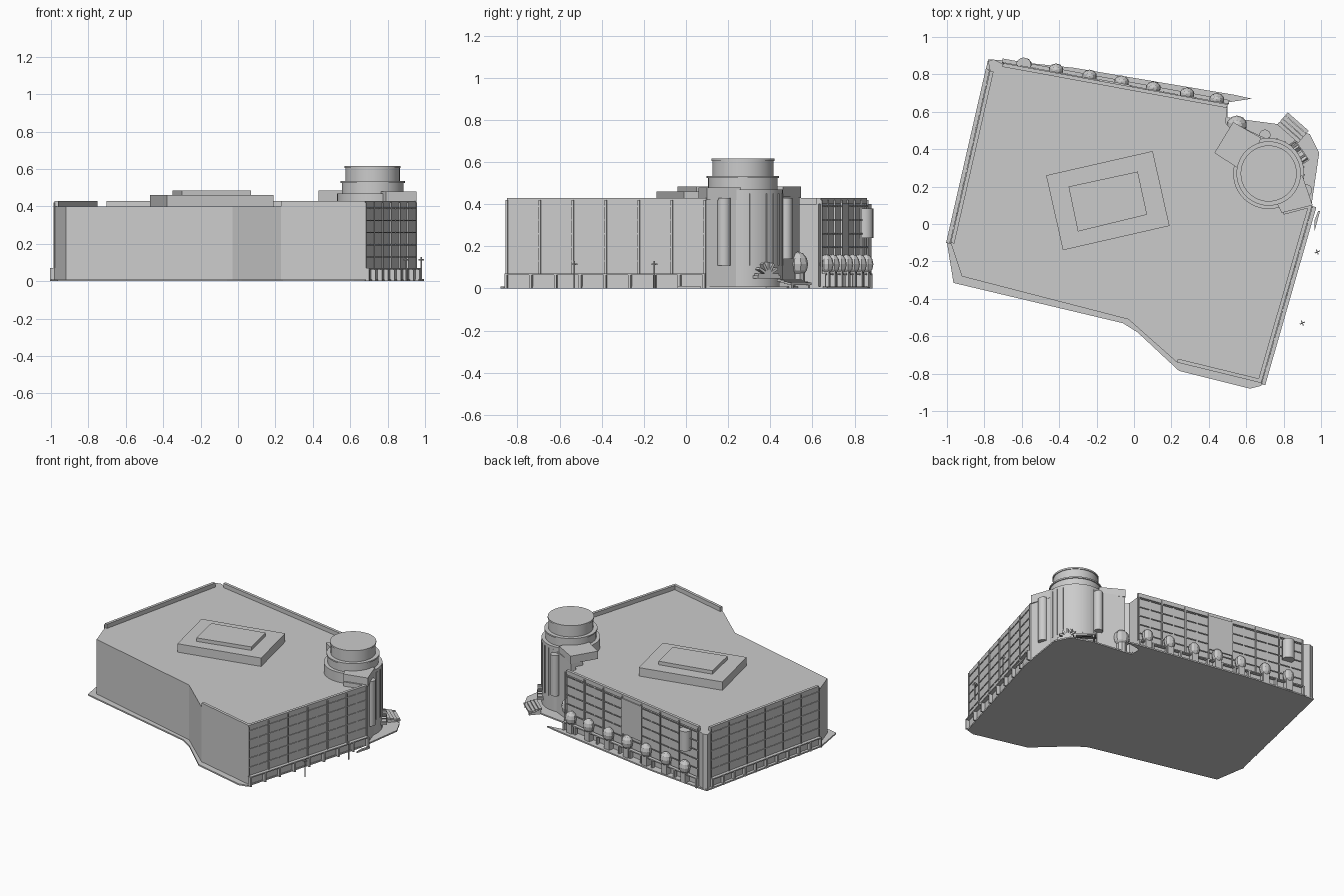
import bpy, bmesh, math
from mathutils import Vector, Matrix

if "Cube" in bpy.data.objects:
    bpy.data.objects.remove(bpy.data.objects["Cube"])

grey = bpy.data.materials.new("plain grey")
grey.use_nodes = True
grey.diffuse_color = (0.6, 0.6, 0.6, 1)
grey.node_tree.nodes["Principled BSDF"].inputs["Base Color"].default_value = (0.6, 0.6, 0.6, 1)


def finish(bm, name, smooth=False):
    bmesh.ops.recalc_face_normals(bm, faces=bm.faces)
    mesh = bpy.data.meshes.new(name)
    bm.to_mesh(mesh)
    bm.free()
    mesh.materials.append(grey)
    ob = bpy.data.objects.new(name, mesh)
    bpy.context.collection.objects.link(ob)
    if smooth:
        bpy.ops.object.select_all(action="DESELECT")
        ob.select_set(True)
        bpy.context.view_layer.objects.active = ob
        bpy.ops.object.shade_smooth_by_angle(angle=math.radians(35))
    return ob


def prism(name, outline, z0, z1):
    bm = bmesh.new()
    face = bm.faces.new([bm.verts.new((x, y, z0)) for x, y in outline])
    top = bmesh.ops.extrude_face_region(bm, geom=[face])
    verts = [g for g in top["geom"] if isinstance(g, bmesh.types.BMVert)]
    bmesh.ops.translate(bm, verts=verts, vec=(0, 0, z1 - z0))
    return finish(bm, name)


def add_box(bm, centre, size, angle=0):
    m = Matrix.Translation(centre) @ Matrix.Rotation(angle, 4, "Z") @ Matrix.Diagonal((*size, 1))
    bmesh.ops.create_cube(bm, size=1, matrix=m)


def add_tube(bm, x, y, r, z0, z1, sides=16):
    bmesh.ops.create_cone(bm, cap_ends=True, segments=sides, radius1=r, radius2=r, depth=z1 - z0,
                          matrix=Matrix.Translation((x, y, (z0 + z1) / 2)))


def box(name, centre, size, angle=0):
    bm = bmesh.new()
    add_box(bm, centre, size, angle)
    return finish(bm, name)


def tube(name, x, y, r, z0, z1, sides=16):
    bm = bmesh.new()
    add_tube(bm, x, y, r, z0, z1, sides)
    return finish(bm, name, True)


class Wall:
    """Straight wall from p to q; out is its outward side."""

    def __init__(self, p, q):
        self.p, self.d = Vector(p), Vector(q) - Vector(p)
        self.length = self.d.length
        self.angle = math.atan2(self.d.y, self.d.x)
        self.out = Vector((self.d.y, -self.d.x)).normalized()

    def at(self, t, off, z):
        v = self.p + self.d * t + self.out * off
        return (v.x, v.y, z)

    def parapet(self, name, thick=0.02):
        box(name, self.at(0.5, -thick / 2, 0.415), (self.length, thick, 0.03), self.angle)

    def facade(self, name, bays, rows, posts, gap=()):
        bm = bmesh.new()
        # tall pilasters
        for i in range(bays + 1):
            add_box(bm, self.at(i / bays, 0.003, 0.245), (0.008, 0.008, 0.35), self.angle)
        # broken window sills
        for r in range(rows):
            z = 0.13 + r * 0.26 / (rows - 1)
            for i in range(bays * 2):
                if i // 2 in gap and r > 0:
                    continue
                add_box(bm, self.at((i + 0.5) / (bays * 2), 0.002, z),
                        (self.length / bays * 0.42, 0.006, 0.006), self.angle)
        # shopfront rail and posts
        add_box(bm, self.at(0.5, 0.012, 0.068), (self.length, 0.024, 0.008), self.angle)
        for i in range(posts + 1):
            add_box(bm, self.at(i / posts, 0.012, 0.035), (0.012, 0.024, 0.07), self.angle)
        finish(bm, name)


# main block and ground
block = [(-0.77, 0.82), (-0.98, -0.1), (-0.92, -0.28), (-0.03, -0.51), (0.23, -0.74),
         (0.68, -0.85), (0.95, 0.09), (0.7, 0.3), (0.49, 0.54), (0.5, 0.63), (-0.7, 0.85)]
prism("main_block", block, 0.008, 0.4)
ground = [(-0.78, 0.88), (-1, -0.1), (-0.965, -0.315), (-0.06, -0.53), (0.02, -0.58), (0.24, -0.785),
          (0.62, -0.88), (0.68, -0.865), (0.94, 0.04), (0.99, 0.38), (0.94, 0.48), (0.8, 0.53), (0.5, 0.57),
          (0.5, 0.65), (0.63, 0.67), (0.54, 0.69), (-0.32, 0.835), (-0.7, 0.875)]
prism("ground_slab", ground, 0, 0.01)

# walls with parapets and window bays
left = Wall((-0.77, 0.82), (-0.98, -0.1))
right = Wall((0.68, -0.85), (0.95, 0.09))
back = Wall((0.5, 0.64), (-0.7, 0.86))
front = Wall((0.23, -0.74), (0.68, -0.85))
for wall, name in ((left, "left"), (right, "right"), (back, "back"), (front, "front")):
    wall.parapet(name + "_parapet")
left.facade("left_windows", 6, 5, 10)
right.facade("right_windows", 6, 5, 8)
back.facade("back_windows", 7, 5, 12, gap=(3,))
prism("corner_pier", [(-0.77, 0.82), (-0.78, 0.87), (-0.75, 0.88), (-0.7, 0.855), (-0.72, 0.82)], 0, 0.4)
box("blank_panel", back.at(0.5, 0.004, 0.28), (0.17, 0.008, 0.25), back.angle)

# raised roof platforms
prism("roof_platform", [(-0.47, 0.26), (-0.38, -0.14), (0.19, -0.01), (0.1, 0.39)], 0.4, 0.46)
prism("roof_platform_upper", [(-0.35, 0.2), (-0.3, -0.04), (0.07, 0.05), (0.02, 0.28)], 0.46, 0.485)

# round kiosks along the back wall
bm = bmesh.new()
for x in (-0.59, -0.42, -0.24, -0.07, 0.1, 0.28, 0.44):
    t = (0.5 - x) / 1.2
    m = Matrix.Translation(back.at(t, 0.015, 0.115)) @ Matrix.Diagonal((0.04, 0.035, 0.048, 1))
    bmesh.ops.create_uvsphere(bm, u_segments=10, v_segments=6, radius=1, matrix=m)
    add_box(bm, back.at(t, 0.012, 0.05), (0.045, 0.04, 0.09), back.angle)
finish(bm, "back_kiosks")
x, y, z = back.at(0.91, 0.01, 0)
tube("hanging_drum", x, y, 0.04, 0.24, 0.38)

# corner tower: stacked drums
tx, ty = 0.72, 0.27
for name, r, z0, z1 in (("tower_shaft", 0.19, 0.0, 0.47), ("tower_collar", 0.165, 0.47, 0.53),
                        ("tower_lip", 0.172, 0.525, 0.535), ("tower_cap", 0.145, 0.535, 0.605),
                        ("tower_rim", 0.15, 0.605, 0.617)):
    tube(name, tx, ty, r, z0, z1, 48)

# tower side wings and their roof boxes
prism("back_wing", [(0.49, 0.46), (0.53, 0.54), (0.7, 0.46), (0.66, 0.33)], 0, 0.44)
prism("back_wing_box", [(0.43, 0.38), (0.53, 0.545), (0.68, 0.46), (0.6, 0.27)], 0.43, 0.485)
prism("right_wing", [(0.8, 0.05), (0.95, 0.09), (0.9, 0.26), (0.75, 0.25)], 0, 0.43)
prism("right_wing_box", [(0.79, 0.06), (0.955, 0.1), (0.9, 0.26), (0.72, 0.2)], 0.42, 0.48)

# tower ribs and pilaster tubes
bm = bmesh.new()
for i in range(9):
    a = math.radians(-15 + i * 13)
    add_box(bm, (tx + 0.19 * math.cos(a), ty + 0.19 * math.sin(a), 0.28), (0.008, 0.008, 0.34), a)
finish(bm, "tower_ribs")
tube("right_pilaster", 0.92, 0.18, 0.032, 0.11, 0.43)
tube("back_pilaster", 0.7, 0.475, 0.03, 0.14, 0.43)

# round turret beside the tower
bm = bmesh.new()
m = Matrix.Translation((0.55, 0.53, 0.115)) @ Matrix.Diagonal((0.055, 0.05, 0.06, 1))
bmesh.ops.create_uvsphere(bm, u_segments=10, v_segments=6, radius=1, matrix=m)
add_tube(bm, 0.55, 0.53, 0.035, 0, 0.08, 10)
finish(bm, "corner_kiosk")

# fan-shaped entrance hood
bm = bmesh.new()
a = math.radians(35)
for i in range(7):
    b = math.radians(i * 30)
    m = (Matrix.Translation((tx + 0.19 * math.cos(a), ty + 0.19 * math.sin(a), 0.065)) @ Matrix.Rotation(a, 4, "Z")
         @ Matrix.Rotation(b, 4, "X") @ Matrix.Translation((0, 0.03, 0)) @ Matrix.Diagonal((0.05, 0.06, 0.012, 1)))
    bmesh.ops.create_cube(bm, size=1, matrix=m)
add_box(bm, (tx + 0.19 * math.cos(a), ty + 0.19 * math.sin(a), 0.055), (0.06, 0.13, 0.015), a)
finish(bm, "entrance_hood")

# entrance steps
bm = bmesh.new()
d = Vector((0.75, -0.66)).normalized()
for row in range(4):
    c = Vector((0.85, 0.515)) + Vector((-d.y, d.x)) * (row - 1.5) * 0.022
    add_box(bm, (c.x, c.y, 0.04 - row * 0.006), (0.15, 0.02, 0.012), math.atan2(d.y, d.x))
for s in (-0.06, 0.06):
    add_box(bm, (0.85 + d.x * s, 0.515 + d.y * s, 0.015), (0.012, 0.08, 0.03), math.atan2(d.y, d.x))
finish(bm, "entrance_steps")

# street lamps and kerb
for i, (x, y) in enumerate(((0.98, -0.15), (0.9, -0.53))):
    bm = bmesh.new()
    add_tube(bm, x, y, 0.004, 0, 0.13, 6)
    for turn in (0.4, 0.4 + math.pi / 2):
        add_box(bm, (x, y, 0.115), (0.03, 0.005, 0.008), turn)
    finish(bm, "street_lamp_%d" % (i + 1))
prism("kerb_strip", [(0.965, -0.04), (0.995, 0.07), (0.985, 0.07), (0.965, 0.02)], 0, 0.012)
